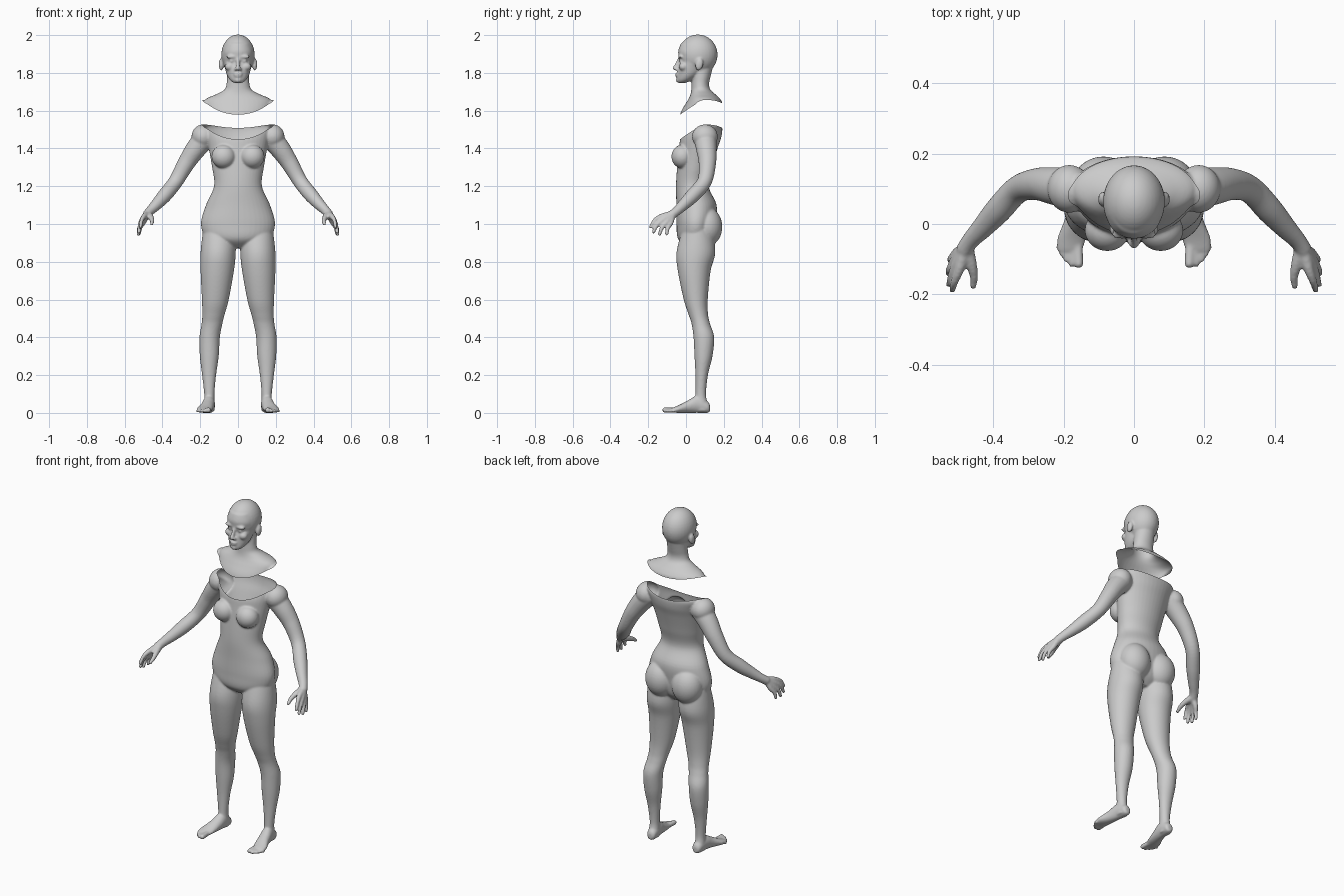
import bpy, bmesh, math
from mathutils import Vector, Matrix

LIFT = 0.13          # gap by which the head and collar float above the body
bm = bmesh.new()


def smooth_rows(rows, steps=6):
    """Catmull-Rom interpolation of rows of numbers."""
    out = []
    for i in range(len(rows) - 1):
        p0, p1 = rows[max(i - 1, 0)], rows[i]
        p2, p3 = rows[i + 1], rows[min(i + 2, len(rows) - 1)]
        for k in range(steps):
            t = k / steps
            out.append([0.5 * (2 * b + (c - a) * t + (2 * a - 5 * b + 4 * c - d) * t * t
                               + (3 * b - a - 3 * c + d) * t ** 3)
                        for a, b, c, d in zip(p0, p1, p2, p3)])
    return out + [list(rows[-1])]


def skin(rings):
    """Join rings of points into a closed skin."""
    vr = [[bm.verts.new(p) for p in r] for r in rings]
    n = len(vr[0])
    for a, b in zip(vr, vr[1:]):
        for i in range(n):
            j = (i + 1) % n
            bm.faces.new((a[i], a[j], b[j], b[i]))
    bm.faces.new(vr[0][::-1])
    bm.faces.new(vr[-1])


def loft(rows, axis='z', n=40):
    """Rows: (position, centre x, half width, low, high) along z or y."""
    rings = []
    for t, c, r, lo, hi in smooth_rows(rows):
        ring = []
        for i in range(n):
            a = 2 * math.pi * i / n
            x = c + r * math.cos(a)
            d = (lo + hi) / 2 + (hi - lo) / 2 * math.sin(a)
            ring.append((x, d, t) if axis == 'z' else (x, t, d))
        rings.append(ring)
    skin(rings)


def ball(co, r, tilt=0.0):
    m = Matrix.Translation(co) @ Matrix.Rotation(tilt, 4, 'X') @ Matrix.Diagonal((*r, 1))
    bmesh.ops.create_uvsphere(bm, u_segments=32, v_segments=20, radius=1, matrix=m)


def tube(pts, n=24):
    """Round limb through (x, y, z, radius) points with rounded ends."""
    rows = smooth_rows(pts)
    rings = []
    for i, (x, y, z, r) in enumerate(rows):
        a, b = rows[max(i - 1, 0)], rows[min(i + 1, len(rows) - 1)]
        q = (Vector(b[:3]) - Vector(a[:3])).to_track_quat('Z', 'Y')
        rings.append([Vector((x, y, z)) + q @ Vector((r * math.cos(k * math.tau / n),
                                                      r * math.sin(k * math.tau / n), 0))
                      for k in range(n)])
    skin(rings)
    for p in (pts[0], pts[-1]):
        ball(p[:3], (p[3],) * 3)


# ---- paired parts, built on +x ----
# leg
loft([(.97, .10, .085, -.02, .14), (.85, .105, .093, -.05, .155), (.75, .11, .088, -.043, .13),
      (.6, .12, .071, -.012, .115), (.52, .13, .059, .014, .117), (.47, .138, .055, .03, .128),
      (.4, .15, .054, .04, .149), (.3, .152, .05, .045, .14), (.2, .153, .037, .05, .116),
      (.1, .152, .027, .05, .106), (.05, .152, .029, .045, .115), (.01, .152, .028, .05, .12)])
# foot and toes
loft([(.127, .15, .012, .01, .04), (.115, .15, .026, 0, .06), (.06, .154, .032, 0, .09),
      (.01, .163, .035, 0, .066), (-.04, .177, .041, 0, .04), (-.075, .183, .036, .002, .026)], 'y')
for x0, x1, y1, r in ((.16, .157, -.112, .014), (.175, .177, -.113, .01), (.188, .192, -.1, .0095),
                      (.2, .204, -.085, .009), (.207, .213, -.066, .0085)):
    tube([(x0, -.05, .016, r), (x1, y1, r + .001, r)], 16)
# buttock, breast, shoulder
ball((.087, .108, .985), (.09, .084, .105))
ball((.076, -.018, 1.357), (.064, .059, .063))
ball((.184, .1, 1.463), (.062, .068, .064))
# arm
tube([(.17, .1, 1.46, .06), (.225, .108, 1.395, .054), (.275, .113, 1.32, .046),
      (.33, .098, 1.225, .039), (.385, .04, 1.155, .038), (.43, -.01, 1.105, .031),
      (.463, -.045, 1.072, .025), (.48, -.07, 1.052, .024)])
# fingers, running from the wrist through the palm
for k, m, t in (((.497, -.13, 1.04), (.51, -.165, 1.02), (.516, -.187, .985)),
                ((.506, -.117, 1.025), (.52, -.153, .995), (.525, -.172, .958)),
                ((.507, -.1, 1.013), (.523, -.127, .98), (.527, -.14, .946)),
                ((.502, -.08, 1.008), (.518, -.096, .978), (.523, -.102, .948))):
    tube([(.482, -.075, 1.05, .02), (*k, .0145), (*m, .011), (*t, .0095)], 16)
tube([(.475, -.07, 1.05, .02), (.462, -.115, 1.035, .016), (.455, -.15, 1.018, .012),
      (.457, -.177, 1.0, .0095)], 16)
# ear, brow, eye, cheek, nostril
ball((.089, .07, 1.715), (.013, .021, .033), -.2)
ball((.034, -.029, 1.755), (.03, .014, .009))
ball((.033, -.024, 1.733), (.014, .013, .010))
ball((.044, -.014, 1.703), (.026, .024, .022))
ball((.012, -.049, 1.689), (.009, .011, .008))

# mirror to -x
dup = bmesh.ops.duplicate(bm, geom=bm.verts[:] + bm.edges[:] + bm.faces[:])['geom']
for e in dup:
    if isinstance(e, bmesh.types.BMVert):
        e.co.x *= -1
bmesh.ops.reverse_faces(bm, faces=[f for f in dup if isinstance(f, bmesh.types.BMFace)])

# ---- central parts ----
# torso, shoulders' slope and neck
loft([(.872, 0, .07, .01, .1), (.92, 0, .165, -.042, .14), (1.0, 0, .196, -.05, .155),
      (1.1, 0, .17, -.051, .162), (1.2, 0, .127, -.053, .12), (1.3, 0, .137, -.047, .14),
      (1.4, 0, .155, -.037, .167), (1.46, 0, .168, -.028, .187), (1.51, 0, .18, .0, .192),
      (1.535, 0, .165, .015, .178), (1.557, 0, .115, .024, .155), (1.58, 0, .073, .028, .13),
      (1.61, 0, .061, .03, .122), (1.65, 0, .058, .032, .13), (1.71, 0, .056, .035, .145)])
# skull and face
ball((0, .063, 1.766), (.088, .104, .107))
loft([(1.617, 0, .022, -.042, -.005), (1.632, 0, .042, -.048, .035), (1.66, 0, .059, -.046, .075),
      (1.695, 0, .069, -.043, .1), (1.735, 0, .077, -.032, .11), (1.78, 0, .079, -.042, .11),
      (1.825, 0, .066, -.028, .11)])
# nose, lips, chin
tube([(0, -.03, 1.752, .009), (0, -.046, 1.72, .009), (0, -.059, 1.695, .012)], 16)
ball((0, -.045, 1.664), (.025, .012, .006))
ball((0, -.044, 1.652), (.021, .012, .006))
ball((0, -.037, 1.632), (.019, .017, .015))

# ---- fuse everything into one smooth skin ----
mesh = bpy.data.meshes.new("figure")
bm.to_mesh(mesh)
bm.free()
src = bpy.data.objects.new("figure", mesh)
bpy.context.collection.objects.link(src)
rm = src.modifiers.new("fuse", 'REMESH')
rm.mode = 'VOXEL'
rm.voxel_size = 0.0055
sm = src.modifiers.new("soften", 'SMOOTH')
sm.factor = 0.5
sm.iterations = 5
dg = bpy.context.evaluated_depsgraph_get()
fused = bpy.data.meshes.new_from_object(src.evaluated_get(dg))
bpy.data.objects.remove(src)


def cut_height(co):
    """Bowl-shaped neckline: low in front, high over the shoulders."""
    return 1.457 + 0.27 * co.y + 1.27 * co.x ** 2


# ---- split along the neckline into two open shells ----
for name, upper in (("body", False), ("head_and_collar", True)):
    b = bmesh.new()
    b.from_mesh(fused)
    for v in b.verts:
        v.co.z -= cut_height(v.co)
    bmesh.ops.bisect_plane(b, geom=b.verts[:] + b.edges[:] + b.faces[:], plane_co=(0, 0, 0),
                           plane_no=(0, 0, 1), clear_inner=upper, clear_outer=not upper)
    for v in b.verts:
        v.co.z += cut_height(v.co) + (LIFT if upper else 0)
    me = bpy.data.meshes.new(name)
    b.to_mesh(me)
    b.free()
    for p in me.polygons:
        p.use_smooth = True
    bpy.context.collection.objects.link(bpy.data.objects.new(name, me))
